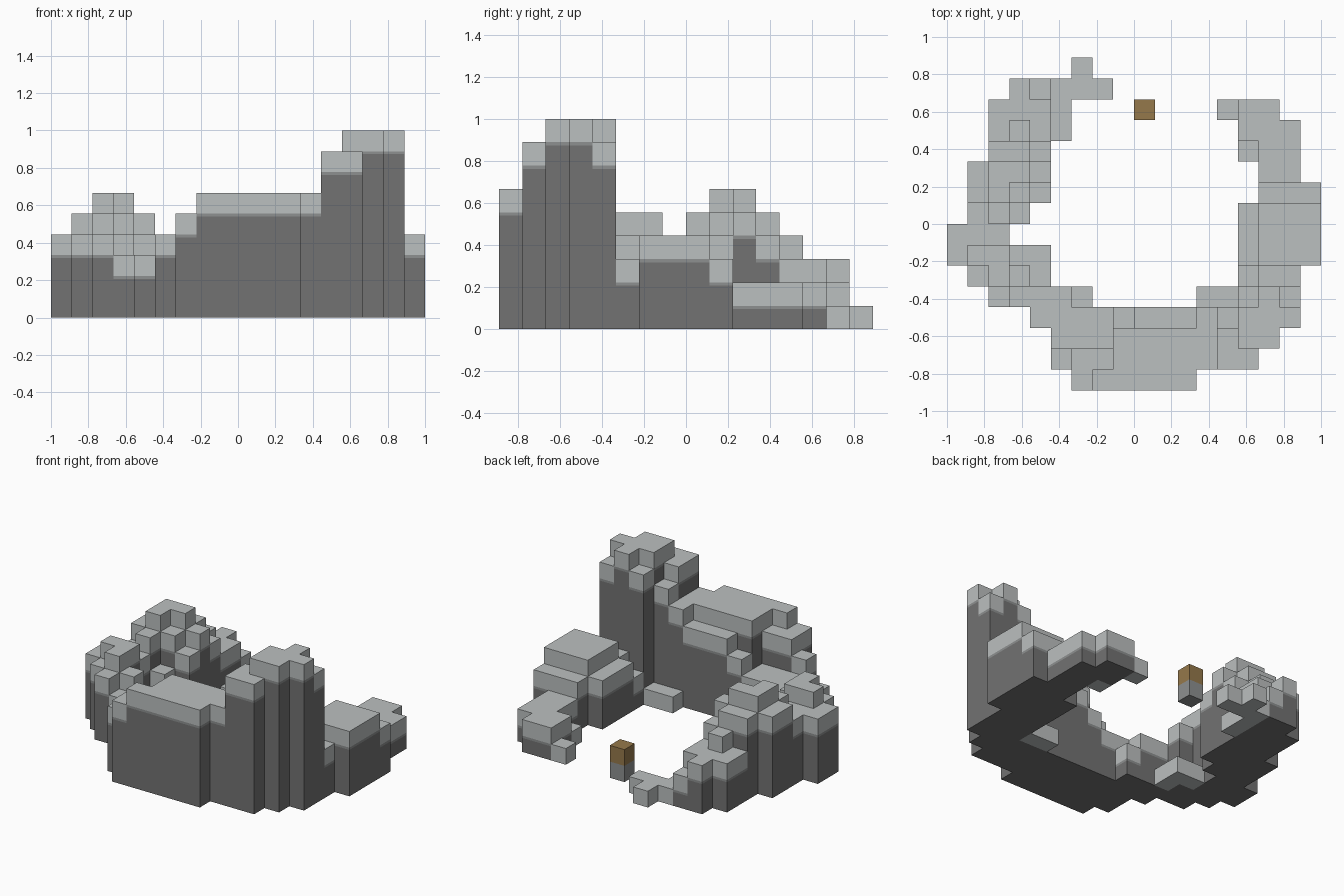
import bpy
import bmesh

cube = bpy.data.objects.get("Cube")
if cube:
    bpy.data.objects.remove(cube, do_unlink=True)

UNIT = 1 / 9      # edge of one block
SEAM = 0.14       # thin blended strip under each cap, in blocks


def material(name, color):
    mat = bpy.data.materials.new(name)
    mat.use_nodes = True
    mat.diffuse_color = (*color, 1)
    mat.node_tree.nodes["Principled BSDF"].inputs["Base Color"].default_value = (*color, 1)
    return mat


LIGHT, SEAM_GREY, DARK, GOLD = range(4)
MATERIALS = [
    material("light_stone", (0.50, 0.525, 0.525)),
    material("weathered_stone", (0.27, 0.28, 0.28)),
    material("dark_rock", (0.17, 0.17, 0.17)),
    material("ochre", (0.30, 0.19, 0.07)),
]


def terraces(*steps):
    """Column heights from steps (first x, last x, first y, last y, height); later steps win."""
    columns = {}
    for x0, x1, y0, y1, h in steps:
        for x in range(x0, x1 + 1):
            for y in range(y0, y1 + 1):
                columns[x, y] = h
    return columns


def rock_bands(h):
    """Dark rock with a pale top block; a single block is pale all over."""
    if h == 1:
        return [(0, 1, LIGHT)]
    return [(0, h - 1 - SEAM, DARK), (h - 1 - SEAM, h - 1, SEAM_GREY), (h - 1, h, LIGHT)]


def post_bands(h):
    return [(0, h - 1, SEAM_GREY), (h - 1, h, GOLD)]


def quad(bm, corners, index):
    verts = [bm.verts.new(((x - 9) * UNIT, (y - 8) * UNIT, z * UNIT)) for x, y, z in corners]
    bm.faces.new(verts).material_index = index


def build(name, columns, bands_of, surroundings):
    """Make one part from its columns, leaving out walls hidden by neighbours."""
    bm = bmesh.new()
    for (i, j), h in columns.items():
        bands = bands_of(h)
        ring = [(i, j), (i + 1, j), (i + 1, j + 1), (i, j + 1)]
        quad(bm, [(*p, h) for p in ring], bands[-1][2])
        quad(bm, [(*p, 0) for p in reversed(ring)], bands[0][2])
        sides = [(i, j - 1), (i + 1, j), (i, j + 1), (i - 1, j)]
        for a, b, neighbour in zip(ring, ring[1:] + ring[:1], sides):
            floor = surroundings.get(neighbour, 0)
            for low, high, index in bands:
                low = max(low, floor)
                if low < high:
                    quad(bm, [(*a, low), (*b, low), (*b, high), (*a, high)], index)
    bmesh.ops.remove_doubles(bm, verts=bm.verts, dist=0.0001)
    mesh = bpy.data.meshes.new(name)
    bm.to_mesh(mesh)
    bm.free()
    for mat in MATERIALS:
        mesh.materials.append(mat)
    bpy.context.collection.objects.link(bpy.data.objects.new(name, mesh))


# Broad flat-topped wall across the front, stepping down behind
front_wall = terraces(
    (7, 11, 0, 0, 6), (6, 6, 0, 0, 5), (5, 5, 1, 1, 4), (6, 7, 1, 1, 5), (8, 12, 1, 2, 6),
    (5, 7, 2, 2, 3), (4, 7, 3, 3, 3), (8, 8, 3, 3, 4), (9, 11, 3, 3, 5), (12, 12, 3, 3, 6))

# Tall rock tower at the front corner, with a low ledge at its foot
tower = terraces(
    (13, 14, 1, 2, 8), (14, 15, 2, 2, 9), (13, 13, 3, 3, 7), (14, 16, 3, 3, 9),
    (14, 16, 4, 4, 8), (15, 15, 4, 4, 9), (12, 13, 4, 4, 1))

# Low shelf running back from the tower
shelf = terraces(
    (14, 14, 5, 5, 2), (15, 16, 5, 5, 3), (14, 14, 6, 8, 3), (15, 17, 6, 8, 4),
    (15, 17, 9, 9, 3), (15, 16, 10, 12, 2), (14, 15, 12, 13, 2), (14, 14, 11, 11, 1),
    (13, 13, 13, 13, 1))

# Rough ridge between the front wall and the hill
ridge = terraces(
    (2, 2, 4, 4, 4), (3, 5, 4, 4, 3), (6, 6, 4, 4, 2), (1, 3, 5, 5, 4), (2, 2, 5, 6, 5),
    (4, 4, 5, 5, 1), (3, 4, 6, 6, 1), (1, 1, 6, 6, 5), (0, 0, 6, 7, 4), (1, 2, 7, 7, 4))

# Stepped hill
hill = terraces(
    (1, 1, 8, 8, 4), (2, 2, 8, 8, 5), (3, 3, 8, 8, 3), (1, 3, 9, 10, 5), (4, 4, 9, 11, 4),
    (4, 4, 10, 10, 5), (2, 2, 9, 10, 6), (3, 3, 10, 10, 6), (2, 3, 11, 11, 5))

# Low spit trailing off at the back
spit = terraces(
    (2, 4, 12, 13, 3), (3, 3, 12, 12, 4), (5, 5, 12, 13, 1), (3, 3, 14, 14, 3),
    (4, 4, 14, 14, 2), (5, 7, 14, 14, 1), (6, 6, 15, 15, 1))

# Small marker post standing in the gap
post = terraces((9, 9, 13, 13, 2))

rocks = front_wall | tower | shelf | ridge | hill | spit
build("front_wall", front_wall, rock_bands, rocks)
build("tower", tower, rock_bands, rocks)
build("shelf", shelf, rock_bands, rocks)
build("ridge", ridge, rock_bands, rocks)
build("hill", hill, rock_bands, rocks)
build("spit", spit, rock_bands, rocks)
build("marker_post", post, post_bands, rocks)
